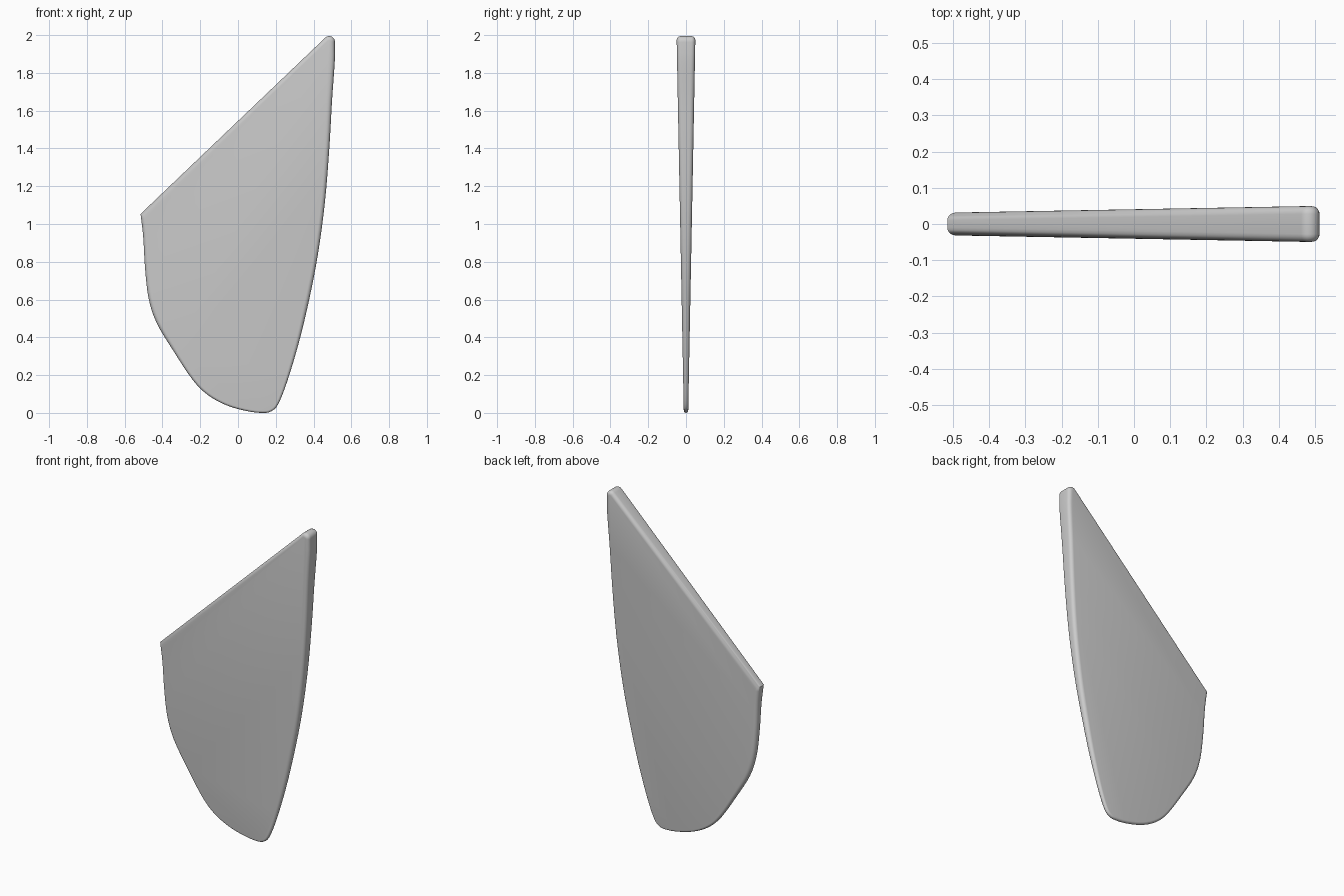
import bpy, bmesh, math
from mathutils import Vector

if "Cube" in bpy.data.objects:
    bpy.data.objects.remove(bpy.data.objects["Cube"])

# Outline (x, z) from the left corner, down around the bottom and up to the tip
KEYS = [(-0.516, 1.058), (-0.502, 0.94), (-0.492, 0.77), (-0.473, 0.61), (-0.43, 0.48),
        (-0.34, 0.33), (-0.24, 0.18), (-0.16, 0.10), (-0.06, 0.045), (0.05, 0.014),
        (0.13, 0.005), (0.175, 0.013), (0.212, 0.05), (0.26, 0.17), (0.323, 0.38),
        (0.378, 0.61), (0.424, 0.85), (0.46, 1.12), (0.483, 1.40), (0.498, 1.66),
        (0.512, 1.86), (0.513, 1.94)]


def catmull(a, b, c, d, t):
    return 0.5 * (2 * b + (c - a) * t + (2 * a - 5 * b + 4 * c - d) * t ** 2
                  + (3 * b - a - 3 * c + d) * t ** 3)


def outline(steps=4):
    k = [Vector(p) for p in KEYS]
    k = [2 * k[0] - k[1]] + k + [2 * k[-1] - k[-2]]
    pts = [catmull(*k[i:i + 4], s / steps) for i in range(len(k) - 3) for s in range(steps)]
    # rounded tip; the straight upper edge closes the loop
    for i in range(9):
        a = math.radians(-5 + 140 * i / 8)
        pts.append(Vector((0.483 + 0.03 * math.cos(a), 1.97 + 0.03 * math.sin(a))))
    return pts


def inward(pts):
    # mitred inward direction of each point on the counter-clockwise loop
    out = []
    for i, p in enumerate(pts):
        d1 = (p - pts[i - 1]).normalized()
        d2 = (pts[(i + 1) % len(pts)] - p).normalized()
        n1, n2 = Vector((-d1.y, d1.x)), Vector((-d2.y, d2.x))
        out.append((n1 + n2) / (1 + n1.dot(n2)))
    return out


def half_thickness(z):
    return 0.0115 + 0.0192 * z


# Blade: tapering plate with rounded rim, lofted front to back
pts = outline()
dirs = inward(pts)
bm = bmesh.new()
rings = []
SEG = 5
for side in (-1, 1):
    for s in range(SEG + 1):
        t = math.pi / 2 * (SEG - s if side < 0 else s) / SEG
        ring = []
        for p, n in zip(pts, dirs):
            r = min(0.022, half_thickness(p.y))
            q = p + n * r * (1 - math.cos(t))
            y = half_thickness(q.y) - r * (1 - math.sin(t))
            ring.append(bm.verts.new((q.x, side * max(y, 0), q.y)))
        rings.append(ring)
for a, b in zip(rings, rings[1:]):
    for i in range(len(a)):
        j = (i + 1) % len(a)
        bm.faces.new((a[i], a[j], b[j], b[i]))
bm.faces.new(rings[0])
bm.faces.new(rings[-1])
bmesh.ops.remove_doubles(bm, verts=bm.verts, dist=0.0002)
bmesh.ops.recalc_face_normals(bm, faces=bm.faces)
zmin = min(v.co.z for v in bm.verts)
bmesh.ops.translate(bm, verts=bm.verts, vec=(0, 0, -zmin))

mesh = bpy.data.meshes.new("blade")
bm.to_mesh(mesh)
bm.free()
blade = bpy.data.objects.new("blade", mesh)
bpy.context.collection.objects.link(blade)
bpy.context.view_layer.objects.active = blade
blade.select_set(True)
bpy.ops.object.shade_smooth_by_angle(angle=math.radians(40))
